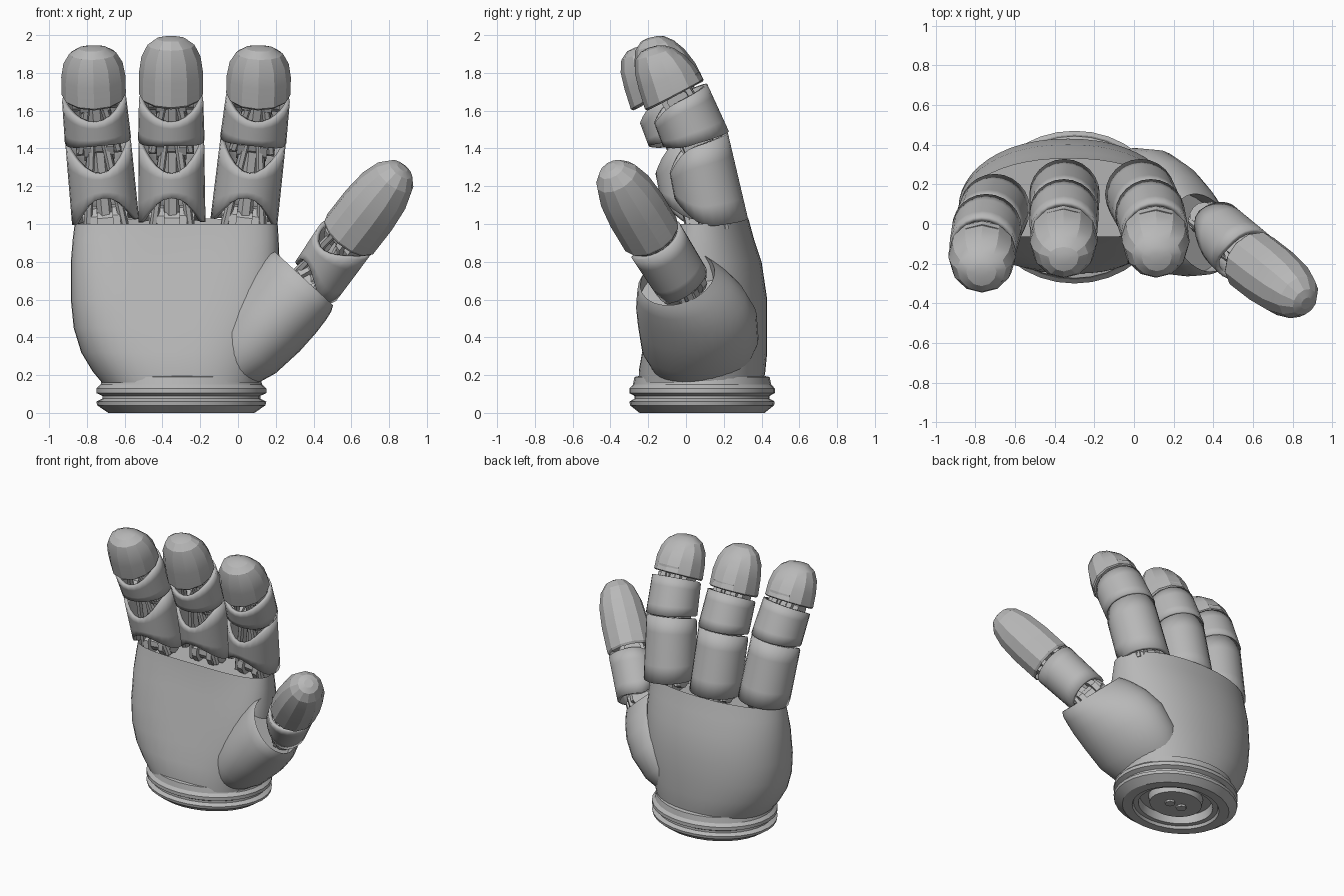
import bpy, bmesh
from math import sin, cos, pi
from mathutils import Vector, Matrix

if "Cube" in bpy.data.objects:
    bpy.data.objects.remove(bpy.data.objects["Cube"])

grey = bpy.data.materials.new("plain_grey")
grey.use_nodes = True
COLOUR = (0.48, 0.48, 0.48, 1)
grey.diffuse_color = COLOUR
grey.node_tree.nodes["Principled BSDF"].inputs["Base Color"].default_value = COLOUR


def finish(name, bm, matrix=None, wall=0, angle=0.5):
    """Turn a bmesh into a shaded object, optionally as a shell."""
    mesh = bpy.data.meshes.new(name)
    if matrix:
        bm.transform(matrix)
    bm.to_mesh(mesh)
    bm.free()
    mesh.materials.append(grey)
    ob = bpy.data.objects.new(name, mesh)
    bpy.context.collection.objects.link(ob)
    bpy.ops.object.select_all(action="DESELECT")
    ob.select_set(True)
    bpy.context.view_layer.objects.active = ob
    bpy.ops.object.shade_smooth_by_angle(angle=angle)
    if wall:
        mod = ob.modifiers.new("wall", "SOLIDIFY")
        mod.thickness, mod.offset = wall, -1


def loft(rings):
    """Skin a list of closed counter-clockwise rings; returns the mesh and side rows."""
    bm = bmesh.new()
    rows = [[bm.verts.new(p) for p in ring] for ring in rings]
    for a, b in zip(rows, rows[1:]):
        for i in range(len(a)):
            j = (i + 1) % len(a)
            bm.faces.new((a[i], a[j], b[j], b[i]))
    return bm, rows


def solid(rings):
    """Loft closed at both ends; returns the mesh and its end faces."""
    bm, rows = loft(rings)
    return bm, bm.faces.new(rows[0][::-1]), bm.faces.new(rows[-1])


def recess(bm, face, rim, offset):
    """Inset an end face and sink it to leave a rim."""
    bmesh.ops.inset_region(bm, faces=[face], thickness=rim)
    bmesh.ops.translate(bm, verts=face.verts, vec=(0, 0, offset))


def frame(p0, p1, front):
    """Local frame at p0: z along the bone, -y toward the front."""
    z = (Vector(p1) - Vector(p0)).normalized()
    y = -Vector(front)
    y = (y - z * y.dot(z)).normalized()
    m = Matrix((y.cross(z), y, z)).transposed().to_4x4()
    m.translation = Vector(p0)
    return m, (Vector(p1) - Vector(p0)).length


def angles(n):
    return [2 * pi * i / n for i in range(n)]


def rod(name, a, b, r, sides=8):
    m, length = frame(a, b, (0.13, -1, 0.07))
    rings = [[(r * cos(t), r * sin(t), z) for t in angles(sides)] for z in (0, length)]
    finish(name, solid(rings)[0], m)


def barrel(name, m, z):
    """Hinge: a cross pin carrying two discs."""
    rod(name, m @ Vector((-0.12, 0, z)), m @ Vector((0.12, 0, z)), 0.06, 10)
    for x in (-0.06, 0.06):
        rod(name + "_disc", m @ Vector((x - 0.02, 0, z)), m @ Vector((x + 0.02, 0, z)), 0.09, 10)


def segment(name, p0, p1, front, r0, r1, low, high, low_back, high_back):
    """Hollow finger link with arched cut-outs on its front, and struts inside."""
    m, length = frame(p0, p1, front)
    rings = []
    for f in (0, 0.25, 0.5, 0.75, 1):
        ring = []
        for t in angles(24):
            face, back = max(0, -sin(t)) ** 2, max(0, sin(t))
            bottom = low * face + low_back * back
            top = length - high * face + high_back * back
            r = r0 + (r1 - r0) * f
            ring.append((r * cos(t), r * sin(t), bottom + f * (top - bottom)))
        rings.append(ring)
    finish(name, loft(rings)[0], m, wall=0.025)
    for side in (-1, 1):
        for y in (-0.06, 0.05):
            rod(name + "_strut", m @ Vector((side * 0.1, y, -0.04)),
                m @ Vector((side * 0.035, y, length + 0.03)), 0.022, 6)
    rod(name + "_bone", m @ Vector((0, 0, -0.03)), m @ Vector((0, 0, length)), 0.04, 6)
    barrel(name + "_joint", m, length)


def fingertip(name, p0, p1, front, r, slope, lean, taper):
    """Faceted rounded cap, with a base that rises toward the back and a tapering back."""
    m, length = frame(p0, p1, front)
    profile = [(0, 0.94), (0.03, 1), (0.38, 1), (0.66, 0.92), (0.86, 0.73), (0.97, 0.45), (1, 0.2)]
    rings = []
    for f, s in profile:
        ring = []
        for t in angles(12):
            depth = r * s * sin(t) * (1 - taper * f * (sin(t) > 0))
            ring.append((r * s * cos(t), depth - lean * f * f, length * f + slope * sin(t) * (1 - f)))
        rings.append(ring)
    bm, low, _ = solid(rings)
    recess(bm, low, 0.025, 0.05)
    finish(name, bm, m, angle=0.35)


# Palm: stacked oval sections with a hollowed front
palm_sections = [  # height, outer edge, thumb edge, back, front, hollow
    (0.16, -0.72, 0.12, 0.41, -0.25, 0), (0.22, -0.77, 0.14, 0.42, -0.25, 0),
    (0.32, -0.83, 0.17, 0.43, -0.26, 0.08), (0.45, -0.87, 0.2, 0.43, -0.26, 0.18),
    (0.6, -0.885, 0.22, 0.43, -0.24, 0.25), (0.8, -0.885, 0.22, 0.4, -0.18, 0.28),
    (0.92, -0.875, 0.215, 0.36, -0.13, 0.25), (1.0, -0.865, 0.21, 0.33, -0.1, 0.2)]
MID = 0.08
rings = []
for z, x0, x1, back, front, hollow in palm_sections:
    ring = []
    for t in angles(48):
        c, s = cos(t), sin(t)
        u = abs(c) ** (0.92 if s > 0 else 0.8) * (1 if c > 0 else -1)
        if s > 0:
            y = MID + (back - MID) * s
        else:
            y = MID + (front - MID) * abs(s) ** 0.85 * (1 - hollow * (1 - u * u))
        lift = 0.03 * max(0, s) * (z == 1.0)
        ring.append(((x0 + x1) / 2 + (x1 - x0) / 2 * u, y, z + lift))
    rings.append(ring)
bm, _, top = solid(rings)
recess(bm, top, 0.03, -0.07)
finish("palm", bm, angle=0.7)

# Thumb mount: tilted dome that narrows and leans forward to a recessed socket
mount_sections = [  # distance along axis, centre y, in-plane radius, depth radius
    (-0.56, 0.09, 0.05, 0.09), (-0.5, 0.09, 0.12, 0.18), (-0.4, 0.085, 0.18, 0.25),
    (-0.25, 0.075, 0.23, 0.305), (-0.08, 0.06, 0.245, 0.31), (0.05, 0.025, 0.243, 0.285),
    (0.14, -0.01, 0.235, 0.245), (0.19, -0.035, 0.225, 0.215), (0.22, -0.045, 0.21, 0.19)]
origin = Vector((0.2, 0, 0.55))
m, _ = frame(origin, origin + Vector((0.67, 0, 0.73)), (0, -1, 0))
bm, _, top = solid([[(p * cos(t), c + d * sin(t) - 0.05 * cos(t), a) for t in angles(32)]
                    for a, c, p, d in mount_sections])
recess(bm, top, 0.035, -0.1)
finish("thumb_mount", bm, m)

# Wrist cuff: turned oval rim with a groove and ringed underside
cuff_profile = [(0.3, 0.03), (0.42, 0.03), (0.44, 0.08), (0.58, 0.08), (0.6, 0.02), (0.68, 0.02),
                (0.7, 0), (0.86, 0), (0.99, 0.04), (1, 0.06), (0.93, 0.075), (0.93, 0.09),
                (1, 0.105), (1, 0.13), (0.95, 0.15), (0.93, 0.19), (0.8, 0.2)]
finish("wrist_cuff", solid([[(-0.3 + 0.45 * r * cos(t), 0.085 + 0.385 * r * sin(t), z)
                             for t in angles(32)] for r, z in cuff_profile])[0])
for x in (-0.35, -0.25):
    rod("wrist_pin", (x, 0.085, 0.015), (x, 0.085, 0.05), 0.035)

# Fingers: base x, tip x, forward shift, tip height
FRONT = (0, -1, 0)
fingers = [("outer", -0.7, -0.77, -0.075, 1.95),
           ("middle", -0.35, -0.355, 0, 2.0),
           ("index", 0.03, 0.115, 0, 1.95)]
for label, xb, xt, dy, zt in fingers:
    def at(y, z):
        k = min(1, (z - 1) / 0.75)
        return Vector((xb + (xt - xb) * k, y + dy, z))
    base, j1 = at(0.15, 1.01), at(0.055, 1.43)
    segment(label + "_finger_lower", base, j1, FRONT, 0.178, 0.174, 0.17, 0.13, -0.02, 0.015)
    segment(label + "_finger_middle", at(0.055, 1.445), at(-0.04, 1.665), FRONT,
            0.176, 0.17, 0.04, 0.07, -0.025, 0.01)
    fingertip(label + "_finger_tip", at(-0.06, 1.68), at(-0.13, zt), FRONT, 0.17, 0.04, 0.04, 0.35)
    root, _ = frame(base, j1, FRONT)
    barrel(label + "_finger_knuckle", root, 0)

# Thumb: one hollow link and a long tip, opened toward the palm
INWARD = (-0.7, -0.6, 0)
base, joint = (0.4, -0.015, 0.68), (0.57, -0.165, 0.92)
segment("thumb_lower", base, joint, INWARD, 0.15, 0.157, 0.14, 0.07, 0.02, 0)
fingertip("thumb_tip", (0.585, -0.18, 0.935), (0.87, -0.4, 1.3), INWARD, 0.162, 0, 0, 0)
root, _ = frame(base, joint, INWARD)
barrel("thumb_knuckle", root, -0.02)
rod("thumb_post", (0.3, 0.04, 0.56), base, 0.06)
